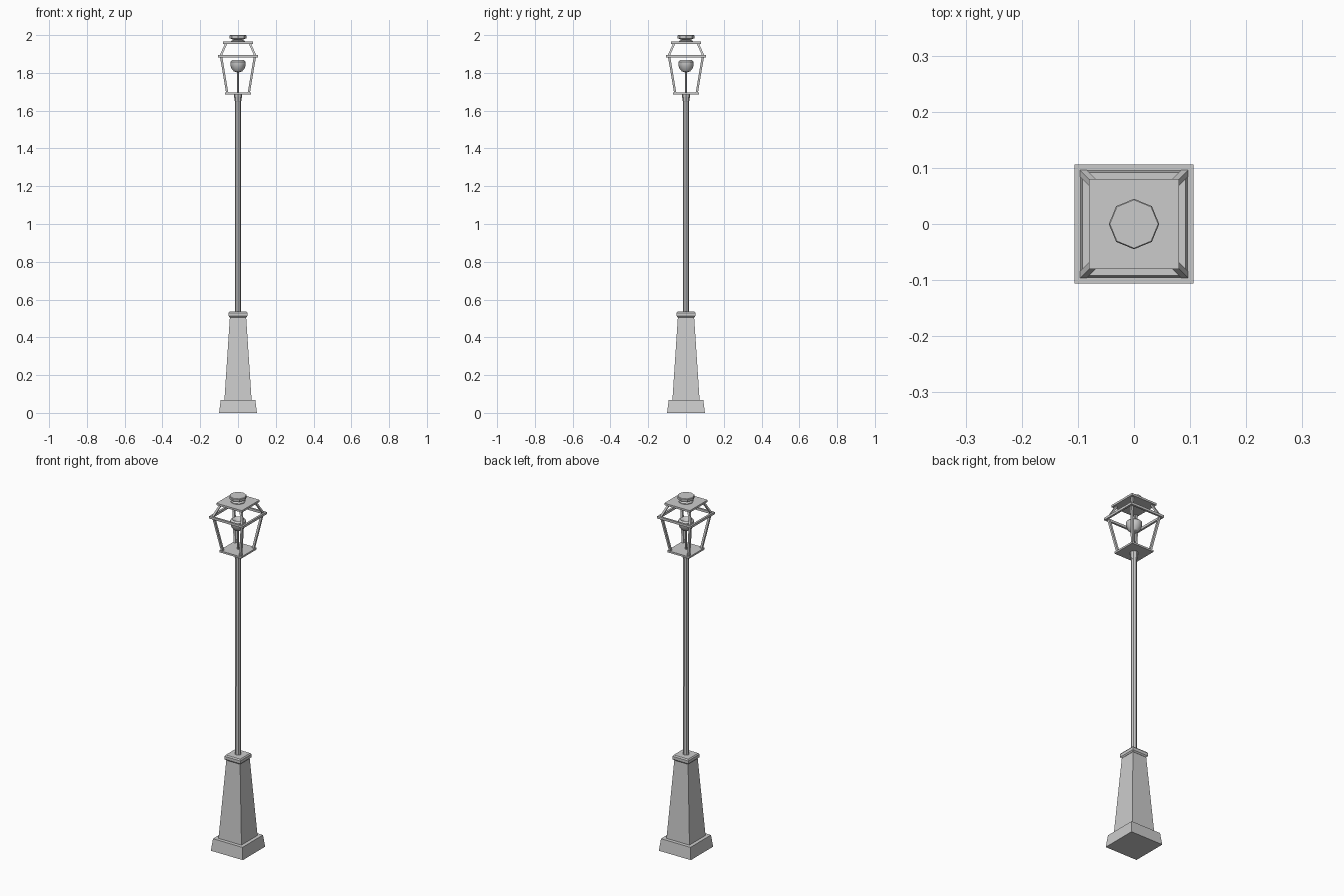
import bpy, bmesh, math
from mathutils import Vector

if "Cube" in bpy.data.objects:
    bpy.data.objects.remove(bpy.data.objects["Cube"])


def make_object(name, bm):
    bmesh.ops.recalc_face_normals(bm, faces=bm.faces)
    mesh = bpy.data.meshes.new(name)
    bm.to_mesh(mesh)
    bm.free()
    obj = bpy.data.objects.new(name, mesh)
    bpy.context.collection.objects.link(obj)
    return obj


def stack(name, profile, sides):
    """Closed solid from (half width, z) rings; four sides give a square aligned to the axes."""
    bm = bmesh.new()
    square = sides == 4
    scale, turn = (math.sqrt(2), math.pi / 4) if square else (1, 0)
    rings = []
    for r, z in profile:
        rings.append([bm.verts.new((r * scale * math.cos(turn + math.tau * i / sides),
                                    r * scale * math.sin(turn + math.tau * i / sides), z))
                      for i in range(sides)])
    for a, b in zip(rings, rings[1:]):
        for i in range(sides):
            j = (i + 1) % sides
            bm.faces.new((a[i], a[j], b[j], b[i]))
    bm.faces.new(rings[0][::-1])
    bm.faces.new(rings[-1])
    return make_object(name, bm)


def square_frame(name, outer, inner, z0, z1):
    """Square ring with a rectangular section."""
    bm = bmesh.new()
    section = [(outer, z0), (outer, z1), (inner, z1), (inner, z0)]
    corners = [(1, 1), (-1, 1), (-1, -1), (1, -1)]
    loops = [[bm.verts.new((x * r, y * r, z)) for r, z in section] for x, y in corners]
    for c in range(4):
        a, b = loops[c], loops[(c + 1) % 4]
        for i in range(4):
            j = (i + 1) % 4
            bm.faces.new((a[i], a[j], b[j], b[i]))
    return make_object(name, bm)


def corner_posts(name, r0, z0, r1, z1, half):
    """Four leaning square bars, one at each lantern corner."""
    for n, (sx, sy) in enumerate([(1, 1), (-1, 1), (-1, -1), (1, -1)]):
        bm = bmesh.new()
        ends = []
        for r, z in ((r0, z0), (r1, z1)):
            centre = Vector((sx * r, sy * r, z))
            ends.append([bm.verts.new(centre + Vector((x * half, y * half, 0)))
                         for x, y in ((1, 1), (-1, 1), (-1, -1), (1, -1))])
        a, b = ends
        for i in range(4):
            j = (i + 1) % 4
            bm.faces.new((a[i], a[j], b[j], b[i]))
        bm.faces.new(a[::-1])
        bm.faces.new(b)
        make_object(f"{name}_{n + 1}", bm)


# Pedestal
stack("plinth", [(0.10, 0), (0.092, 0.067)], 4)
stack("pedestal", [(0.072, 0.067), (0.043, 0.508)], 4)
stack("pedestal_cap", [(0.044, 0.506), (0.05, 0.513), (0.05, 0.529), (0.045, 0.536)], 4)

# Pole and collar
stack("pole", [(0.016, 0.53), (0.015, 1.66)], 8)
stack("collar", [(0.016, 1.645), (0.021, 1.675), (0.021, 1.688)], 8)

# Lantern cage
stack("lantern_floor", [(0.069, 1.686), (0.069, 1.696)], 4)
corner_posts("lower_post", 0.057, 1.694, 0.089, 1.883, 0.006)
square_frame("lantern_frame", 0.106, 0.095, 1.881, 1.894)
corner_posts("upper_post", 0.092, 1.89, 0.062, 1.957, 0.006)
stack("roof_plate", [(0.08, 1.954), (0.08, 1.965)], 4)

# Chimney cap on the roof
stack("chimney_cap", [(0.038, 1.963), (0.038, 1.969), (0.024, 1.975),
                      (0.044, 1.983), (0.045, 1.997), (0.043, 2.0)], 8)

# Burner: thin stem and a bowl with a dished top
stack("burner_stem", [(0.005, 1.694), (0.005, 1.81)], 8)
bowl = stack("burner_bowl", [(0.004, 1.802), (0.022, 1.808), (0.036, 1.825), (0.041, 1.846),
                             (0.041, 1.858), (0.031, 1.867), (0.004, 1.852)], 12)
bowl.data.shade_smooth()
bpy.context.view_layer.objects.active = bowl
bowl.select_set(True)
bpy.ops.object.shade_smooth_by_angle()
